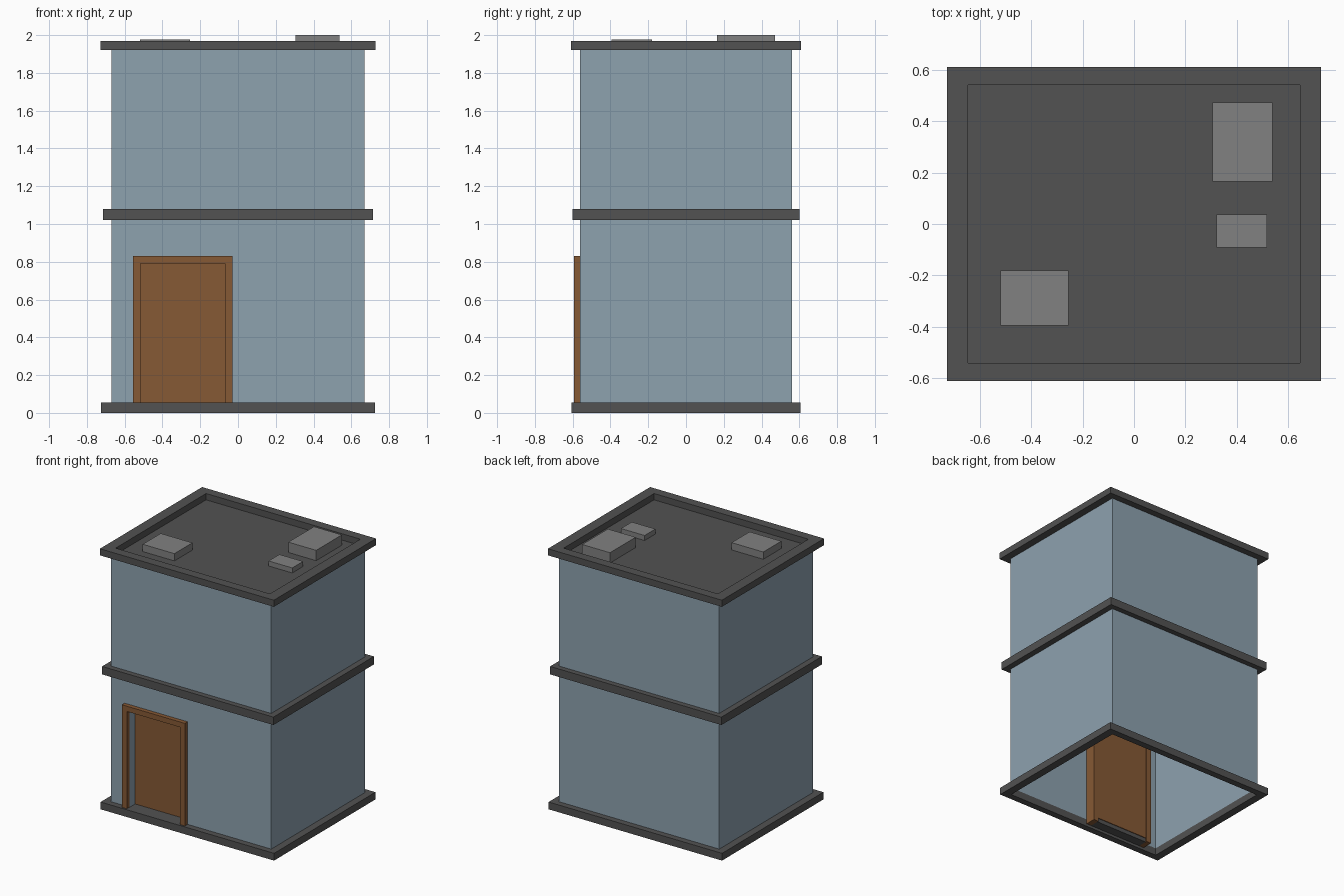
import bpy

if "Cube" in bpy.data.objects:
    bpy.data.objects.remove(bpy.data.objects["Cube"])


def material(name, rgb):
    m = bpy.data.materials.new(name)
    m.diffuse_color = (*rgb, 1)
    m.use_nodes = True
    m.node_tree.nodes["Principled BSDF"].inputs["Base Color"].default_value = m.diffuse_color
    return m


WALL = material("wall_blue", (0.27, 0.36, 0.43))
WOOD = material("wood", (0.24, 0.10, 0.035))
DARK = material("dark_trim", (0.085, 0.085, 0.085))
UNIT = material("unit_grey", (0.22, 0.22, 0.22))


def mesh(name, verts, faces, mat):
    me = bpy.data.meshes.new(name)
    me.from_pydata(verts, [], faces)
    me.materials.append(mat)
    ob = bpy.data.objects.new(name, me)
    bpy.context.collection.objects.link(ob)
    return ob


def rect(hx, hy, z):
    return [(-hx, -hy, z), (hx, -hy, z), (hx, hy, z), (-hx, hy, z)]


def box(name, x, y, z, mat):
    v = [(a, b, c) for c in z for a, b in
         ((x[0], y[0]), (x[1], y[0]), (x[1], y[1]), (x[0], y[1]))]
    f = [(3, 2, 1, 0), (4, 5, 6, 7)]
    f += [(i, (i + 1) % 4, (i + 1) % 4 + 4, i + 4) for i in range(4)]
    return mesh(name, v, f, mat)


def ring(name, ox, oy, ix, iy, z0, z1, mat):
    # rectangular band with a rectangular cross-section
    v = rect(ox, oy, z0) + rect(ox, oy, z1) + rect(ix, iy, z1) + rect(ix, iy, z0)
    f = []
    for k in range(4):
        a, b = k * 4, (k + 1) % 4 * 4
        f += [(a + i, a + (i + 1) % 4, b + (i + 1) % 4, b + i) for i in range(4)]
    return mesh(name, v, f, mat)


WX, WY = 0.67, 0.56            # wall half sizes
BASE, TOP = 0.05, 1.92         # wall bottom and top
DL, DR, DH = -0.515, -0.07, 0.79   # door opening
DY = -0.495                    # recessed door plane

# Wall shell: right, back, left, then the front around the door opening
mesh("walls",
     rect(WX, WY, BASE) + rect(WX, WY, TOP) +
     [(DL, -WY, BASE), (DR, -WY, BASE), (DL, -WY, DH), (DR, -WY, DH),
      (DL, -WY, TOP), (DR, -WY, TOP)],
     [(1, 2, 6, 5), (2, 3, 7, 6), (3, 0, 4, 7),
      (0, 8, 10, 12, 4), (9, 1, 5, 13, 11), (10, 11, 13, 12)], WALL)

# Door reveal lining inside the frame
e = 0.002
path = [(DL + e, BASE), (DL + e, DH - e), (DR - e, DH - e), (DR - e, BASE)]
mesh("door_reveal", [(x, y, z) for y in (-WY, DY) for x, z in path],
     [(i, i + 1, i + 5, i + 4) for i in range(3)], WALL)

# Base, storey and roof bands
ring("base_trim", 0.725, 0.605, 0.665, 0.555, 0.0, 0.055, DARK)
ring("storey_trim", 0.716, 0.60, 0.665, 0.555, 1.02, 1.08, DARK)
ring("roof_parapet", 0.727, 0.61, 0.645, 0.54, TOP, 1.97, DARK)
mesh("roof_floor", rect(0.65, 0.545, TOP + 0.002), [(0, 1, 2, 3)], DARK)

# Door frame as one U-shaped profile extruded in depth
outline = [(-0.555, 0.02), (-0.555, 0.83), (-0.03, 0.83), (-0.03, 0.02),
           (DR, 0.02), (DR, DH), (DL, DH), (DL, 0.02)]
mesh("door_frame", [(x, y, z) for y in (-0.592, -0.475) for x, z in outline],
     [tuple(range(8)), tuple(range(15, 7, -1))] +
     [(i, i + 8, (i + 1) % 8 + 8, (i + 1) % 8) for i in range(8)], WOOD)
box("door_panel", (DL, DR), (DY, DY + 0.015), (0.05, DH), WOOD)
box("door_sill", (DL, DR), (-0.56, DY + 0.01), (0.02, 0.055), DARK)

# Rooftop units
for name, x, y, top in (
        ("roof_unit_large", (0.305, 0.538), (0.165, 0.472), 2.0),
        ("roof_unit_small", (0.32, 0.518), (-0.092, 0.037), 1.96),
        ("roof_unit_medium", (-0.52, -0.255), (-0.395, -0.18), 1.977)):
    box(name, x, y, (TOP, top), UNIT)
